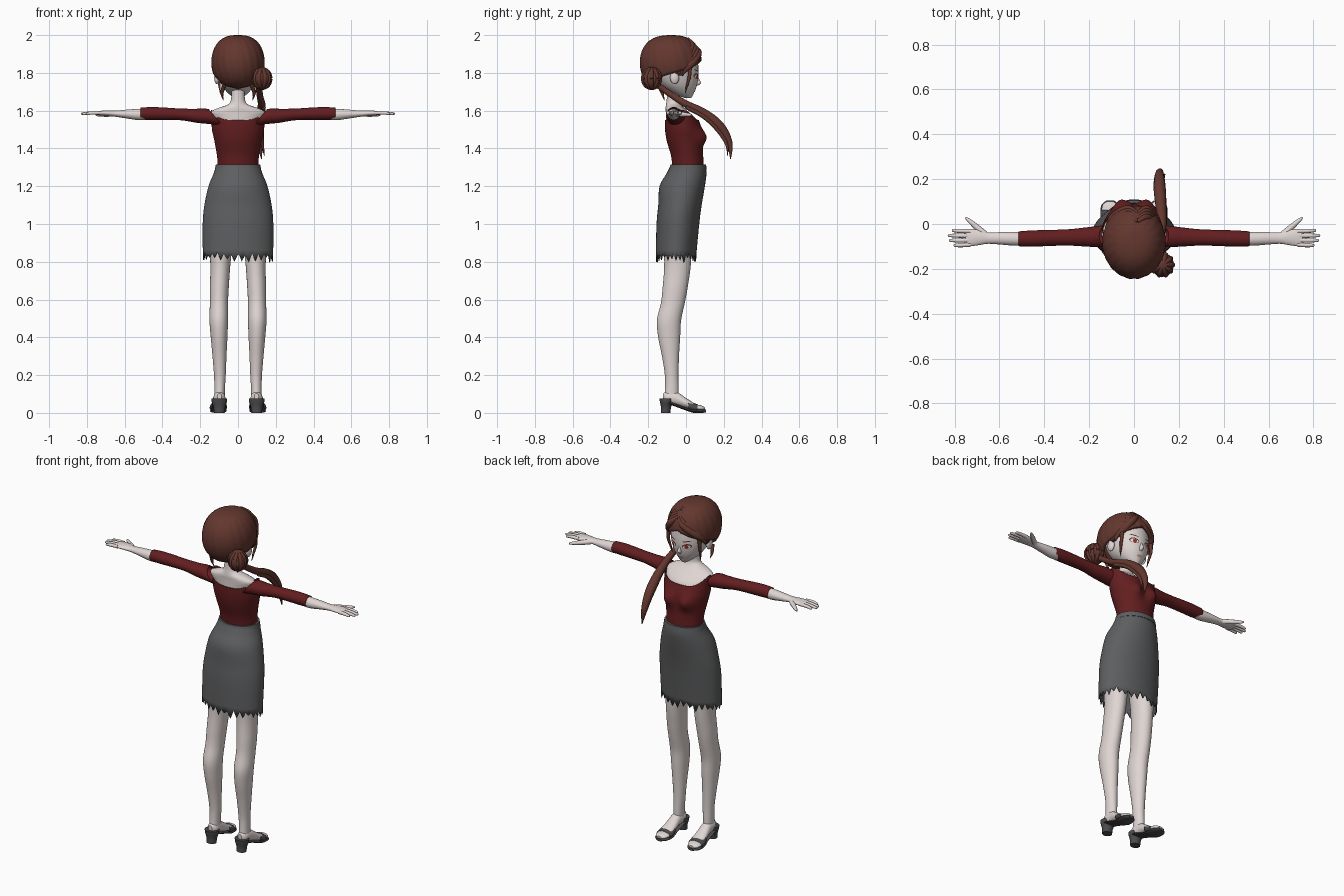
import bpy, bmesh, math, random
from mathutils import Vector

random.seed(4)
cube = bpy.data.objects.get("Cube")
if cube:
    bpy.data.objects.remove(cube, do_unlink=True)


def material(name, r, g, b):
    m = bpy.data.materials.new(name)
    m.use_nodes = True
    m.diffuse_color = (r, g, b, 1)
    m.node_tree.nodes["Principled BSDF"].inputs["Base Color"].default_value = (r, g, b, 1)
    return m


SKIN = material("pale skin", .74, .67, .65)
HAIR = material("brown hair", .125, .038, .028)
RED = material("dark red cloth", .125, .013, .014)
GREY = material("grey cloth", .11, .112, .116)
SHOE = material("dark grey leather", .07, .07, .075)
WHITE = material("eye white", .8, .78, .77)
IRIS = material("red iris", .3, .03, .03)
LIP = material("lip pink", .5, .27, .25)


def resample(points, steps):
    """Smooth curve through tuples of any length."""
    p = [points[0]] + list(points) + [points[-1]]
    out = []
    for i in range(1, len(p) - 2):
        for k in range(steps):
            t = k / steps
            out.append([.5 * (2 * b + (c - a) * t + (2 * a - 5 * b + 4 * c - d) * t * t
                              + (3 * b - a - 3 * c + d) * t ** 3)
                        for a, b, c, d in zip(p[i - 1], p[i], p[i + 1], p[i + 2])])
    return out + [list(points[-1])]


def finish(name, bm, mat, solid=0):
    bmesh.ops.recalc_face_normals(bm, faces=bm.faces)
    mesh = bpy.data.meshes.new(name)
    bm.to_mesh(mesh)
    bm.free()
    for f in mesh.polygons:
        f.use_smooth = len(f.vertices) < 5
    mesh.materials.append(mat)
    ob = bpy.data.objects.new(name, mesh)
    bpy.context.collection.objects.link(ob)
    if solid:
        mod = ob.modifiers.new("thickness", "SOLIDIFY")
        mod.thickness = solid
    return ob


def loft(name, sections, mat, axis="z", segs=28, steps=5, caps=True, deform=None, solid=0, side=1):
    """Skin of ellipses; each section is x, y, z and two radii."""
    bm = bmesh.new()
    rings = []
    for j, (x, y, z, a, b) in enumerate(resample(sections, steps)):
        ring = []
        for i in range(segs):
            t = math.tau * i / segs
            c, s = a * math.cos(t), b * math.sin(t)
            v = {"z": (x + c, y + s, z), "x": (x, y + c, z + s), "y": (x + c, y, z + s)}[axis]
            v = deform(Vector(v), i, j) if deform else Vector(v)
            ring.append(bm.verts.new((v.x * side, v.y, v.z)))
        rings.append(ring)
    for r, q in zip(rings, rings[1:]):
        for i in range(segs):
            k = (i + 1) % segs
            bm.faces.new((r[i], r[k], q[k], q[i]))
    if caps:
        bm.faces.new(rings[0])
        bm.faces.new(rings[-1])
    return finish(name, bm, mat, solid)


def tube(name, points, mat, side=1):
    """Tapered strand; each point is x, y, z and radius."""
    cu = bpy.data.curves.new(name, "CURVE")
    cu.dimensions = "3D"
    cu.bevel_depth = 1
    cu.bevel_resolution = 3
    cu.use_fill_caps = True
    path = resample(points, 6)
    sp = cu.splines.new("POLY")
    sp.points.add(len(path) - 1)
    for p, (x, y, z, r) in zip(sp.points, path):
        p.co = (x * side, y, z, 1)
        p.radius = max(r, .001)
    sp.use_smooth = True
    cu.materials.append(mat)
    bpy.context.collection.objects.link(bpy.data.objects.new(name, cu))


def ball(name, centre, radii, mat):
    bm = bmesh.new()
    bmesh.ops.create_uvsphere(bm, u_segments=24, v_segments=14, radius=1)
    for v in bm.verts:
        v.co = Vector(centre) + Vector(p * q for p, q in zip(v.co, radii))
    return finish(name, bm, mat)


# Head with a conforming face
HEAD = [(0, .01, 1.667, .018, .018), (0, -.012, 1.69, .05, .052), (0, -.035, 1.73, .083, .092),
        (0, -.05, 1.78, .104, .116), (0, -.06, 1.84, .115, .125), (0, -.065, 1.9, .108, .118),
        (0, -.07, 1.96, .06, .07)]
loft("head", HEAD, SKIN)
HEAD_FINE = resample(HEAD, 30)


def face_y(x, z):
    s = min(HEAD_FINE, key=lambda q: abs(q[2] - z))
    return s[1] + s[4] * math.sqrt(max(0, 1 - (x / s[3]) ** 2))


def patch(name, x, z, w, h, mat, lift, tilt=0):
    """Thin oval plate lying on the face."""
    bm = bmesh.new()
    point = lambda px, pz: bm.verts.new((px, face_y(px, pz) + lift, pz))
    mid = point(x, z)
    rim = [point(x + w * math.cos(t * math.tau / 16),
                 z + h * math.sin(t * math.tau / 16) + tilt * w * math.cos(t * math.tau / 16))
           for t in range(16)]
    for i in range(16):
        bm.faces.new((mid, rim[(i + 1) % 16], rim[i]))
    finish(name, bm, mat)


for s in (-1, 1):
    patch("eye_lash", s * .044, 1.782, .025, .015, HAIR, .002, s * .15)
    patch("eye_white", s * .044, 1.779, .02, .011, WHITE, .003, s * .15)
    patch("iris", s * .043, 1.779, .01, .011, IRIS, .004)
    patch("eyebrow", s * .045, 1.812, .024, .003, HAIR, .002, s * .2)
    ball("ear", (s * .112, -.06, 1.775), (.014, .024, .034), SKIN)
patch("lips", 0, 1.703, .018, .006, LIP, .002)
loft("nose", [(0, .05, 1.785, .006, .012), (0, .055, 1.76, .009, .019),
              (0, .055, 1.745, .012, .024), (0, .05, 1.732, .008, .012)], SKIN, segs=12)

# Neck and bare shoulders
loft("neck_and_shoulders", [(0, -.02, 1.5, .125, .085), (0, -.025, 1.55, .138, .082),
                            (0, -.045, 1.59, .145, .062), (0, -.058, 1.612, .11, .05),
                            (0, -.066, 1.632, .055, .04), (0, -.068, 1.66, .037, .034),
                            (0, -.06, 1.74, .036, .036)], SKIN)


# Blouse with bust and off-shoulder neckline
def shape_blouse(v, i, j):
    bump = math.exp(-((abs(v.x) - .062) / .042) ** 2 - ((v.z - 1.458) / .045) ** 2)
    if v.y > 0:
        v.y += .034 * bump
    if v.z > 1.5:
        v.z += (v.z - 1.5) * (abs(v.x) / .14) ** 4
    return v


loft("blouse", [(0, .012, 1.29, .106, .083), (0, .006, 1.36, .111, .085), (0, -.008, 1.44, .125, .094),
                (0, -.014, 1.5, .138, .097), (0, -.022, 1.55, .143, .09)],
     RED, segs=56, steps=8, caps=False, deform=shape_blouse, solid=.005)


# Skirt with torn hem
def tear_hem(v, i, j):
    if j == 0:
        v.z = .845 + random.uniform(-.012, .01) if i % 2 else random.uniform(.795, .825)
    return v


loft("skirt", [(0, -.053, .83, .186, .107), (0, -.043, 1.0, .187, .113), (0, -.032, 1.1, .178, .115),
               (0, -.02, 1.2, .156, .12), (0, .002, 1.265, .13, .106), (0, .012, 1.315, .114, .091)],
     GREY, segs=60, steps=4, caps=False, deform=tear_hem, solid=.005)
loft("waistband", [(0, .01, 1.285, .123, .1), (0, .012, 1.315, .117, .094)], GREY, segs=48, steps=2)


def slant_cuff(v, i, j):
    v.x += max(0, .22 - v.x) * (v.z - 1.565) * 8
    return v


for s in (-1, 1):
    # Arms and hands
    loft("sleeve", [(.12, -.052, 1.563, .048, .045), (.16, -.056, 1.57, .047, .042),
                    (.22, -.058, 1.573, .042, .037), (.3, -.06, 1.58, .036, .031),
                    (.4, -.063, 1.584, .036, .033), (.46, -.065, 1.585, .036, .034),
                    (.515, -.066, 1.584, .033, .032)],
         RED, "x", caps=False, deform=slant_cuff, solid=.004, side=s)
    loft("forearm_and_palm", [(.44, -.065, 1.583, .028, .027), (.52, -.066, 1.58, .031, .03),
                              (.59, -.064, 1.582, .028, .023), (.65, -.063, 1.584, .025, .016),
                              (.69, -.06, 1.586, .034, .015), (.73, -.061, 1.587, .038, .012),
                              (.752, -.062, 1.587, .033, .008)], SKIN, "x", side=s)
    for k, reach in enumerate((.805, .825, .83, .812)):
        y = -.092 + k * .02
        tube("finger", [(.73, y, 1.588, .01), (.775, y * 1.06 + .003, 1.588, .0095),
                        (reach - .008, y * 1.1 + .006, 1.584, .007), (reach, y * 1.1 + .006, 1.583, .003)],
             SKIN, s)
    tube("thumb", [(.665, -.045, 1.582, .014), (.7, -.015, 1.58, .013),
                   (.735, .015, 1.578, .009), (.752, .03, 1.577, .004)], SKIN, s)

    # Legs and feet
    loft("leg", [(.09, -.045, 1.02, .075, .08), (.093, -.044, .8, .054, .071),
                 (.099, -.058, .66, .05, .066), (.101, -.07, .58, .048, .063),
                 (.102, -.09, .49, .049, .064), (.1, -.089, .4, .044, .058),
                 (.098, -.082, .3, .037, .045), (.096, -.076, .2, .031, .036),
                 (.097, -.075, .13, .028, .036), (.098, -.078, .07, .028, .038)], SKIN, side=s)
    loft("foot", [(.098, -.122, .085, .012, .018), (.098, -.1, .08, .03, .033), (.1, -.05, .075, .031, .036),
                  (.102, 0, .052, .036, .027), (.104, .05, .03, .041, .018),
                  (.106, .085, .025, .034, .013), (.106, .1, .022, .015, .007)], SKIN, "y", side=s)
    loft("shoe_heel", [(.099, -.108, 0, .028, .025), (.099, -.106, .03, .031, .027),
                       (.099, -.104, .058, .04, .034), (.099, -.104, .075, .041, .037)], SHOE, side=s)
    loft("shoe_sole", [(.099, -.125, .054, .03, .009), (.099, -.08, .05, .038, .009),
                       (.101, -.02, .028, .037, .008), (.104, .035, .011, .044, .01),
                       (.106, .08, .01, .041, .01), (.106, .105, .01, .018, .008)], SHOE, "y", side=s)
    loft("toe_strap", [(.102, .012, .04, .042, .026), (.104, .035, .03, .046, .025),
                       (.105, .062, .024, .045, .021)], SHOE, "y", caps=False, solid=.004, side=s)


# Hair cap whose lower edge varies around the head
EDGE = [(0, 1.875), (40, 1.835), (75, 1.805), (105, 1.78), (130, 1.725), (180, 1.708)]


def edge_height(deg):
    for (a, p), (b, q) in zip(EDGE, EDGE[1:]):
        if deg <= b:
            return p + (q - p) * (deg - a) / (b - a)
    return EDGE[-1][1]


def hair_cap(segs=120, rows=18):
    bm = bmesh.new()
    top = bm.verts.new((0, -.09, 2))
    prev = None
    for j in range(1, rows + 1):
        ring = []
        for i in range(segs):
            a = math.tau * i / segs
            end = math.acos((edge_height(abs(math.degrees(math.pi - abs(math.pi - a)))) - 1.855) / .15)
            phi = end * j / rows
            r = math.sin(phi) ** .75 * (1 + .007 * math.sin(20 * a + 3 * phi))
            ring.append(bm.verts.new((.141 * r * math.sin(a), -.081 + .164 * r * math.cos(a),
                                      1.855 + .145 * math.cos(phi))))
        for i in range(segs):
            k = (i + 1) % segs
            bm.faces.new((prev[i], prev[k], ring[k], ring[i]) if prev else (top, ring[k], ring[i]))
        prev = ring
    finish("hair_cap", bm, HAIR, .016)


hair_cap()

# Swept fringe and face-framing locks
for s in (-1, 1):
    for k in range(4):
        d = k * .012
        tube("fringe_lock", [(.015, .045 - d, 1.945 + d, .008), (.015 + s * .04, .066 - d, 1.905 + d, .018),
                             (s * .088, .035 - d, 1.855 + d / 2, .02),
                             (s * .112, -.005 - d, 1.815, .013), (s * .116, -.02 - d, 1.785, .003)], HAIR)
    tube("side_lock", [(.1, .02, 1.84, .012), (.104, .018, 1.78, .009),
                       (.098, .005, 1.73, .006), (.094, -.005, 1.69, .001)], HAIR, s)
    tube("nape_wisp", [(.075, -.14, 1.73, .012), (.085, -.125, 1.69, .008), (.078, -.115, 1.655, .001)], HAIR, s)

# Coiled side bun
ball("bun", (.127, -.182, 1.77), (.051, .054, .055), HAIR)
for k in range(5):
    a = math.pi * k / 5
    tube("bun_coil", [(.127 + .046 * math.cos(t) * math.cos(a), -.182 + .048 * math.cos(t) * math.sin(a),
                       1.77 + .05 * math.sin(t), .011) for t in [math.tau * n / 10 for n in range(11)]], HAIR)

# Long tail falling forward over the shoulder
tube("hair_tail", [(.115, -.15, 1.735, .016), (.115, -.08, 1.685, .017), (.125, 0, 1.635, .02),
                   (.12, .08, 1.595, .024), (.115, .15, 1.545, .027), (.113, .2, 1.49, .024),
                   (.115, .232, 1.42, .016), (.125, .236, 1.345, .002)], HAIR)
tube("tail_wisp", [(.135, 0, 1.62, .012), (.132, .1, 1.565, .013), (.125, .175, 1.49, .012),
                   (.13, .215, 1.42, .008), (.14, .22, 1.36, .001)], HAIR)
